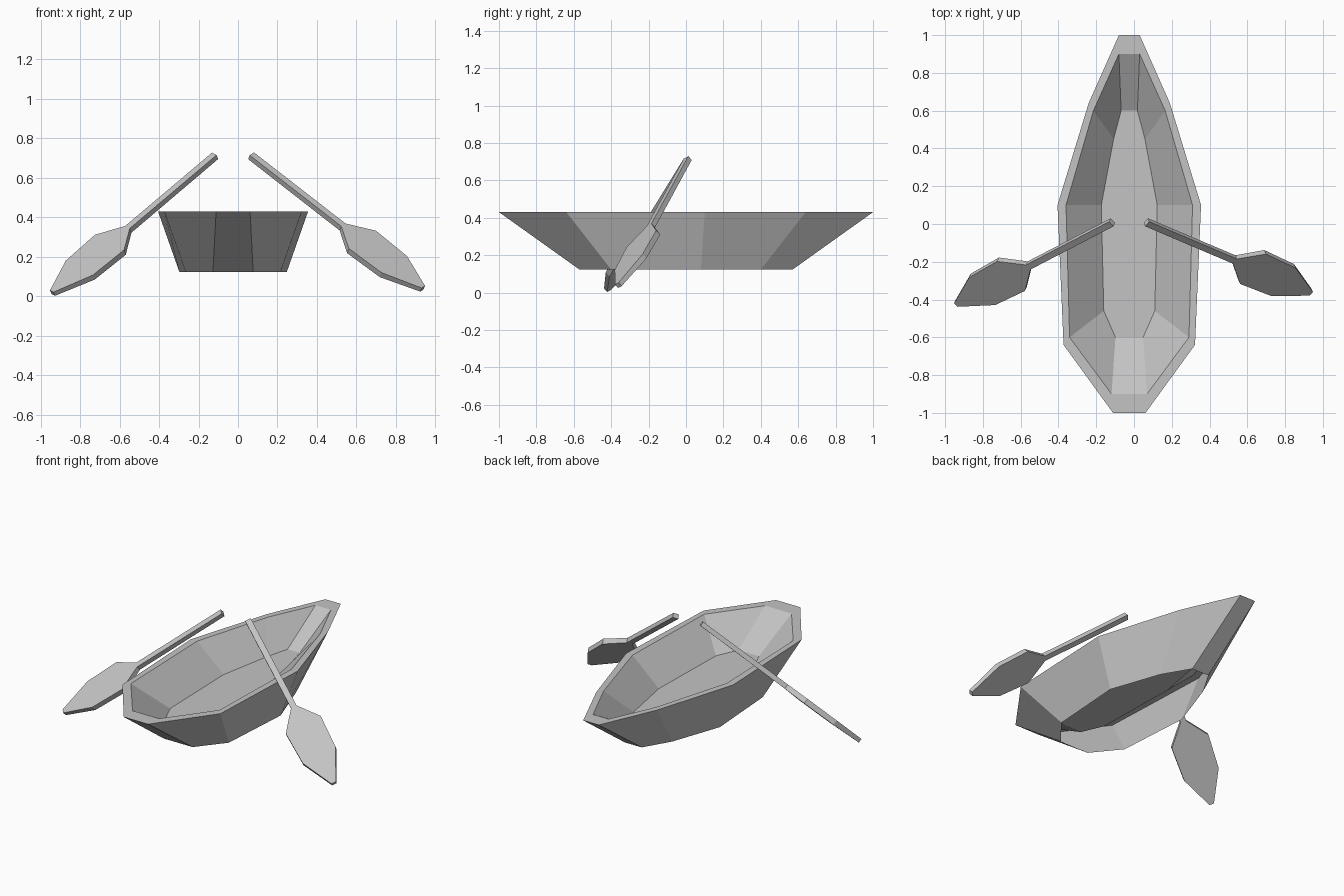
import bpy
import bmesh
from mathutils import Vector

cube = bpy.data.objects.get("Cube")
if cube:
    bpy.data.objects.remove(cube, do_unlink=True)

grey = bpy.data.materials.new("plain_grey")
grey.use_nodes = True
colour = (0.55, 0.55, 0.55, 1)
grey.diffuse_color = colour
grey.node_tree.nodes["Principled BSDF"].inputs["Base Color"].default_value = colour


def finish(bm, name):
    mesh = bpy.data.meshes.new(name)
    bm.to_mesh(mesh)
    bm.free()
    mesh.materials.append(grey)
    obj = bpy.data.objects.new(name, mesh)
    bpy.context.collection.objects.link(obj)


def mirrored(half):
    """Closed outline from points on one side; the first number is the half width."""
    return half + [(-p[0], *p[1:]) for p in reversed(half)]


# Hull: rings run from the open underside, up over the rim, down to the raised floor
CENTRE = -0.025
rings = [
    (0.123, [(0.06, 0.57), (0.16, 0.40), (0.272, 0.08), (0.24, -0.40), (0.102, -0.57)]),
    (0.43, [(0.055, 1.0), (0.215, 0.64), (0.38, 0.10), (0.348, -0.64), (0.086, -1.0)]),
    (0.43, [(0.055, 0.90), (0.19, 0.60), (0.335, 0.10), (0.316, -0.60), (0.094, -0.90)]),
    (0.265, [(0.043, 0.60), (0.083, 0.45), (0.148, 0.10), (0.135, -0.46), (0.073, -0.60)]),
]
bm = bmesh.new()
loops = [[bm.verts.new((CENTRE + x, y, z)) for x, y in mirrored(half)] for z, half in rings]
for low, high in zip(loops, loops[1:]):
    n = len(low)
    for i in range(n):
        j = (i + 1) % n
        bm.faces.new((low[j], low[i], high[i], high[j]))
bm.faces.new(list(reversed(loops[-1])))
finish(bm, "boat_hull")

# Oars: one flat outline (half width, length, thickness) laid along a slanted axis
OAR = mirrored([(0.018, 0, 0.028), (0.018, 0.62, 0.03), (0.114, 0.748, 0.033),
                (0.107, 0.963, 0.032), (0.014, 1.16, 0.026)])


def add_oar(name, handle, neck, across):
    handle = Vector(handle)
    along = (Vector(neck) - handle).normalized()
    across = Vector(across)
    across = (across - along * across.dot(along)).normalized()
    normal = along.cross(across)
    if normal.z < 0:
        normal.negate()
    bm = bmesh.new()
    top = [bm.verts.new(handle + along * l + across * w) for w, l, t in OAR]
    under = [bm.verts.new(v.co - normal * p[2]) for v, p in zip(top, OAR)]
    bm.faces.new(top)
    bm.faces.new(list(reversed(under)))
    for i in range(len(top)):
        j = (i + 1) % len(top)
        bm.faces.new((top[j], top[i], under[i], under[j]))
    bmesh.ops.recalc_face_normals(bm, faces=bm.faces)
    finish(bm, name)


add_oar("right_oar", (-0.12, 0, 0.722), (-0.558, -0.228, 0.352), (0.639, -0.687, -0.343))
add_oar("left_oar", (0.07, 0, 0.722), (0.547, -0.203, 0.352), (-0.587, -0.70, -0.406))
